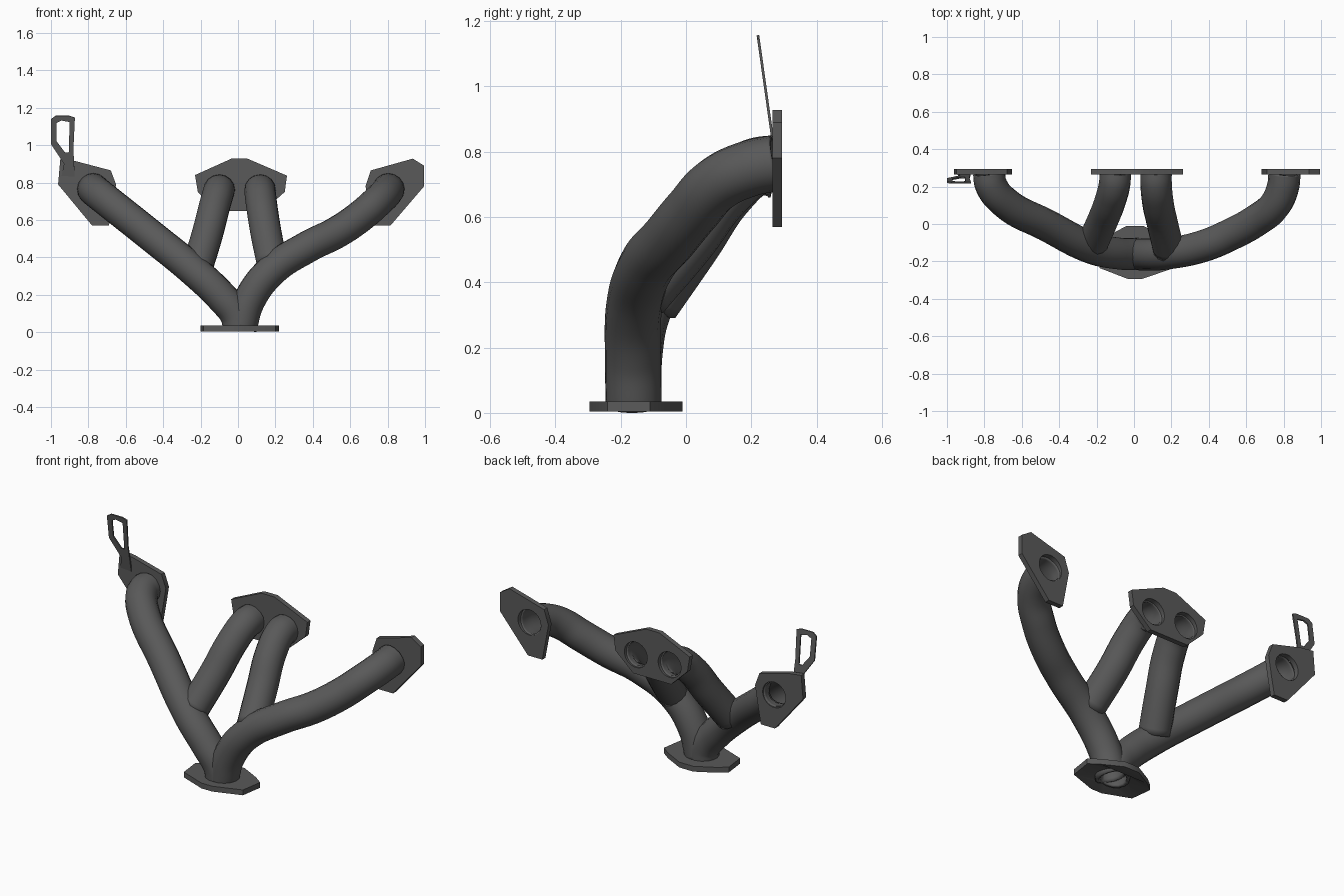
import bpy, bmesh, math

if "Cube" in bpy.data.objects:
    bpy.data.objects.remove(bpy.data.objects["Cube"])

iron = bpy.data.materials.new("dark cast iron")
iron.diffuse_color = (0.1, 0.1, 0.1, 1)
iron.use_nodes = True
iron.node_tree.nodes["Principled BSDF"].inputs["Base Color"].default_value = iron.diffuse_color


def finish(ob):
    """Turn a curve object into a mesh with smooth shading and the iron colour."""
    bpy.ops.object.select_all(action='DESELECT')
    ob.select_set(True)
    bpy.context.view_layer.objects.active = ob
    bpy.ops.object.convert(target='MESH')
    ob = bpy.context.view_layer.objects.active
    bm = bmesh.new()
    bm.from_mesh(ob.data)
    bmesh.ops.remove_doubles(bm, verts=bm.verts, dist=1e-5)
    bmesh.ops.recalc_face_normals(bm, faces=bm.faces)
    bm.to_mesh(ob.data)
    bm.free()
    ob.data.materials.clear()
    ob.data.materials.append(iron)
    bpy.ops.object.shade_smooth_by_angle(angle=math.radians(35))
    return ob


def circle(cx, cy, r, n=32):
    return [(cx + r * math.cos(2 * math.pi * i / n),
             cy + r * math.sin(2 * math.pi * i / n)) for i in range(n)]


def plate(name, loops, half, loc, tilt):
    """Flat plate from an outline and hole loops."""
    cu = bpy.data.curves.new(name, 'CURVE')
    cu.dimensions = '2D'
    cu.fill_mode = 'BOTH'
    cu.extrude = half
    for pts in loops:
        s = cu.splines.new('POLY')
        s.points.add(len(pts) - 1)
        for p, (x, y) in zip(s.points, pts):
            p.co = (x, y, 0, 1)
        s.use_cyclic_u = True
    ob = bpy.data.objects.new(name, cu)
    bpy.context.collection.objects.link(ob)
    ob.location = loc
    ob.rotation_euler = (tilt, 0, 0)
    return finish(ob)


def pipe(name, pts, r=0.086, wall=0.016):
    """Hollow pipe along a smooth path."""
    cu = bpy.data.curves.new(name, 'CURVE')
    cu.dimensions = '3D'
    cu.bevel_depth = r
    cu.bevel_resolution = 6
    cu.resolution_u = 8
    s = cu.splines.new('BEZIER')
    s.bezier_points.add(len(pts) - 1)
    for b, p in zip(s.bezier_points, pts):
        b.co = p
        b.handle_left_type = b.handle_right_type = 'AUTO'
    ob = bpy.data.objects.new(name, cu)
    bpy.context.collection.objects.link(ob)
    ob = finish(ob)
    m = ob.modifiers.new("wall", 'SOLIDIFY')
    m.thickness = wall
    m.offset = -1
    return ob


# Pipes
pipe("left_outer_pipe", [(-0.775, 0.275, 0.765), (-0.765, 0.21, 0.755), (-0.69, 0.115, 0.695),
                         (-0.47, -0.005, 0.52), (-0.22, -0.13, 0.315), (-0.08, -0.158, 0.18),
                         (-0.01, -0.16, 0.09), (0.005, -0.16, 0.025)])
pipe("right_outer_pipe", [(0.805, 0.275, 0.765), (0.797, 0.2, 0.75), (0.752, 0.1, 0.705),
                          (0.655, 0.02, 0.62), (0.53, -0.05, 0.535), (0.37, -0.118, 0.455),
                          (0.18, -0.158, 0.33), (0.06, -0.163, 0.17), (0.015, -0.16, 0.025)])
pipe("left_inner_pipe", [(-0.1, 0.275, 0.76), (-0.103, 0.22, 0.752), (-0.125, 0.13, 0.675),
                         (-0.165, 0.025, 0.52), (-0.22, -0.1, 0.34)], 0.084)
pipe("right_inner_pipe", [(0.118, 0.275, 0.76), (0.118, 0.22, 0.752), (0.127, 0.12, 0.675),
                          (0.15, 0.01, 0.53), (0.185, -0.135, 0.36)], 0.084)

# Head flanges, drawn in x and z
up = math.pi / 2
plate("left_flange", [[(-0.95, 0.925), (-0.87, 0.915), (-0.68, 0.865), (-0.652, 0.79), (-0.67, 0.68),
                       (-0.69, 0.57), (-0.78, 0.57), (-0.962, 0.79)], circle(-0.775, 0.765, 0.074)],
      0.0145, (0, 0.28, 0), up)
plate("right_flange", [[(0.935, 0.928), (0.995, 0.89), (0.995, 0.78), (0.815, 0.57), (0.722, 0.57),
                        (0.682, 0.78), (0.71, 0.865)], circle(0.805, 0.765, 0.074)],
      0.0145, (0, 0.28, 0), up)
plate("centre_flange", [[(-0.23, 0.84), (-0.035, 0.928), (0.05, 0.928), (0.262, 0.837), (0.25, 0.75),
                         (0.135, 0.648), (-0.11, 0.648), (-0.215, 0.75)],
                        circle(-0.1, 0.76, 0.074), circle(0.118, 0.76, 0.074)],
      0.0145, (0, 0.28, 0), up)

# Outlet flange, underside dished towards the hole
outlet = plate("outlet_flange", [[(-0.2, -0.11), (-0.185, -0.235), (-0.03, -0.295), (0.04, -0.295),
                                  (0.2, -0.24), (0.22, -0.11), (0.165, -0.07), (0.05, -0.01),
                                  (-0.04, -0.01), (-0.15, -0.07)], circle(0.01, -0.16, 0.08)],
               0.0155, (0, 0, 0.0195), 0)
for v in outlet.data.vertices:
    if v.co.z < 0 and math.hypot(v.co.x - 0.01, v.co.y + 0.16) < 0.085:
        v.co.z += 0.022

# Lifting bracket, leaning forward
plate("lifting_bracket", [[(-1.0, 0.31), (-0.975, 0.328), (-0.9, 0.328), (-0.872, 0.318), (-0.88, 0.15),
                           (-0.873, 0.0), (-0.943, 0.005), (-0.93, 0.07), (-1.0, 0.175)],
                          [(-0.97, 0.29), (-0.945, 0.303), (-0.9, 0.295), (-0.905, 0.13),
                           (-0.925, 0.13), (-0.97, 0.19)]],
      0.004, (0, 0.266, 0.832), up + 0.14)
